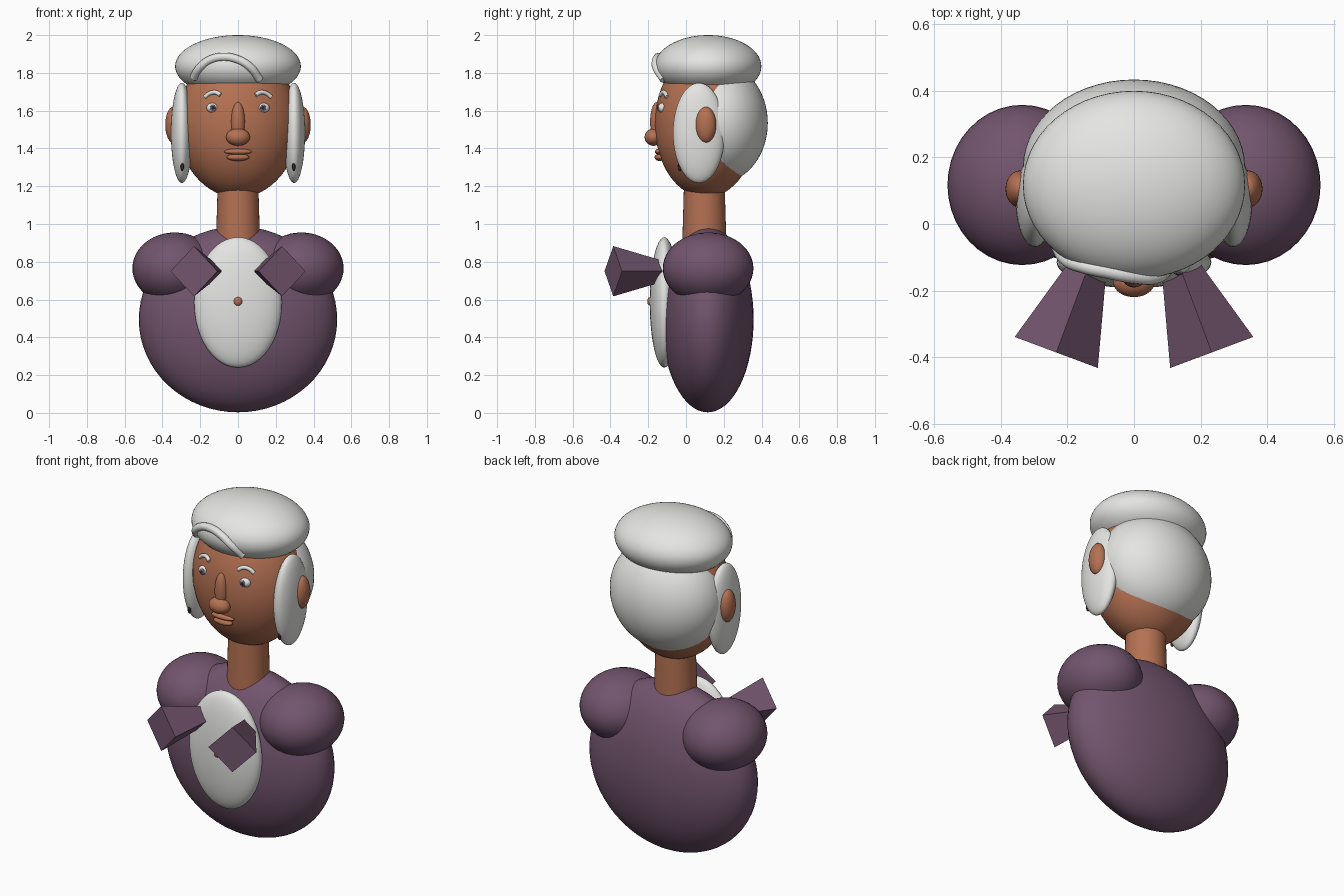
import bpy, math
from mathutils import Vector

if "Cube" in bpy.data.objects:
    bpy.data.objects.remove(bpy.data.objects["Cube"])


def material(name, rgb):
    m = bpy.data.materials.new(name)
    m.diffuse_color = (*rgb, 1)
    m.use_nodes = True
    m.node_tree.nodes["Principled BSDF"].inputs["Base Color"].default_value = m.diffuse_color
    return m


PLUM = material("plum cloth", (0.17, 0.09, 0.155))
WHITE = material("soft white", (0.78, 0.78, 0.76))
SKIN = material("brown skin", (0.46, 0.165, 0.085))
IRIS = material("iris violet", (0.20, 0.15, 0.24))
DARK = material("dark plum", (0.03, 0.018, 0.03))


def finish(ob, name, mat):
    ob.name = name
    ob.data.materials.append(mat)
    return ob


def ball(name, centre, radii, mat, segs=40, rings=24):
    """Smooth ellipsoid."""
    bpy.ops.mesh.primitive_uv_sphere_add(segments=segs, ring_count=rings, radius=1, location=centre)
    ob = bpy.context.object
    ob.scale = radii
    bpy.ops.object.transform_apply(location=False, rotation=False, scale=True)
    bpy.ops.object.shade_smooth()
    return finish(ob, name, mat)


def pair(name, centre, radii, mat, **kw):
    """Mirrored ellipsoids on both sides of x = 0."""
    for side, s in (("left", 1), ("right", -1)):
        ball(f"{name}_{side}", (s * centre[0], centre[1], centre[2]), radii, mat, **kw)


def tube(name, points, radius, mat):
    """Round-section smooth strand through the points."""
    cu = bpy.data.curves.new(name, "CURVE")
    cu.dimensions = "3D"
    cu.bevel_depth = radius
    cu.bevel_resolution = 4
    cu.use_fill_caps = True
    cu.resolution_u = 8
    sp = cu.splines.new("BEZIER")
    sp.bezier_points.add(len(points) - 1)
    for bp, p in zip(sp.bezier_points, points):
        bp.co = p
        bp.handle_left_type = bp.handle_right_type = "AUTO"
    ob = bpy.data.objects.new(name, cu)
    bpy.context.collection.objects.link(ob)
    return finish(ob, name, mat)


def front_y(centre, radii, x, z):
    """y of the front of an ellipsoid at the given x, z."""
    k = 1 - ((x - centre[0]) / radii[0]) ** 2 - ((z - centre[2]) / radii[2]) ** 2
    return centre[1] - radii[1] * math.sqrt(max(k, 0))


# Body
ball("torso", (0, 0.115, 0.495), (0.525, 0.243, 0.492), PLUM, 56, 32)
pair("shoulder", (0.335, 0.117, 0.765), (0.224, 0.24, 0.19), PLUM)
ball("shirt_front", (0, -0.115, 0.585), (0.232, 0.077, 0.345), WHITE)
ball("button", (0, -0.19, 0.59), (0.023, 0.015, 0.023), SKIN, 20, 12)

# Four-sided flaring lapels, tips buried in the chest
for side, s in (("left", 1), ("right", -1)):
    base = Vector((s * 0.233, -0.385, 0.75))
    axis = Vector((-s * 0.35, 0.937, 0))
    length = 0.48
    bpy.ops.mesh.primitive_cone_add(vertices=4, radius1=0.133, radius2=0, depth=length,
                                    location=base + axis * length / 2)
    cone = bpy.context.object
    cone.rotation_euler = axis.to_track_quat("Z", "Y").to_euler()
    finish(cone, f"lapel_{side}", PLUM)

# Neck: gently tapered
bpy.ops.mesh.primitive_cone_add(vertices=40, radius1=0.119, radius2=0.108, depth=0.38,
                                location=(0, 0.097, 1.01))
finish(bpy.context.object, "neck", SKIN)
bpy.ops.object.shade_smooth_by_angle()

# Head and ears
HEAD = ((0, 0.105, 1.53), (0.32, 0.27, 0.39))
ball("head", *HEAD, SKIN, 56, 32)
pair("ear", (0.343, 0.105, 1.525), (0.042, 0.055, 0.095), SKIN)

# Hair: top, back and side locks
CAP = ((0, 0.117, 1.835), (0.333, 0.282, 0.165))
ball("hair_top", *CAP, WHITE, 56, 32)
ball("hair_back", (0, 0.17, 1.535), (0.333, 0.263, 0.32), WHITE, 56, 32)
pair("side_lock", (0.297, 0.068, 1.482), (0.058, 0.137, 0.265), WHITE)
pair("earring", (0.295, -0.032, 1.305), (0.009, 0.012, 0.025), DARK, segs=16, rings=10)

# Swept fringe strand lying on the hair top
fringe = [(-0.235, 1.775), (-0.2, 1.83), (-0.15, 1.868), (-0.08, 1.884),
          (0, 1.87), (0.065, 1.83), (0.115, 1.765)]
tube("fringe", [(x, front_y(*CAP, x, z) + 0.002, z) for x, z in fringe], 0.022, WHITE)

# Nose and lips
ball("nose_bridge", (0, -0.155, 1.54), (0.037, 0.035, 0.105), SKIN)
ball("nose_tip", (0, -0.172, 1.46), (0.063, 0.047, 0.046), SKIN)
ball("upper_lip", (0, -0.143, 1.383), (0.073, 0.022, 0.016), SKIN)
ball("lower_lip", (0, -0.14, 1.353), (0.06, 0.026, 0.019), SKIN)

# Eyes and brows
for side, s in (("left", 1), ("right", -1)):
    ball(f"eye_{side}", (s * 0.135, -0.124, 1.615), (0.032, 0.025, 0.026), WHITE, 24, 16)
    ball(f"iris_{side}", (s * 0.133, -0.146, 1.615), (0.016, 0.006, 0.018), IRIS, 20, 12)
    ball(f"pupil_{side}", (s * 0.133, -0.151, 1.615), (0.008, 0.003, 0.009), DARK, 16, 10)
    brow = [(0.093, 1.683), (0.12, 1.697), (0.15, 1.692), (0.177, 1.672)]
    tube(f"brow_{side}", [(s * x, front_y(*HEAD, x, z) - 0.004, z) for x, z in brow], 0.011, WHITE)
